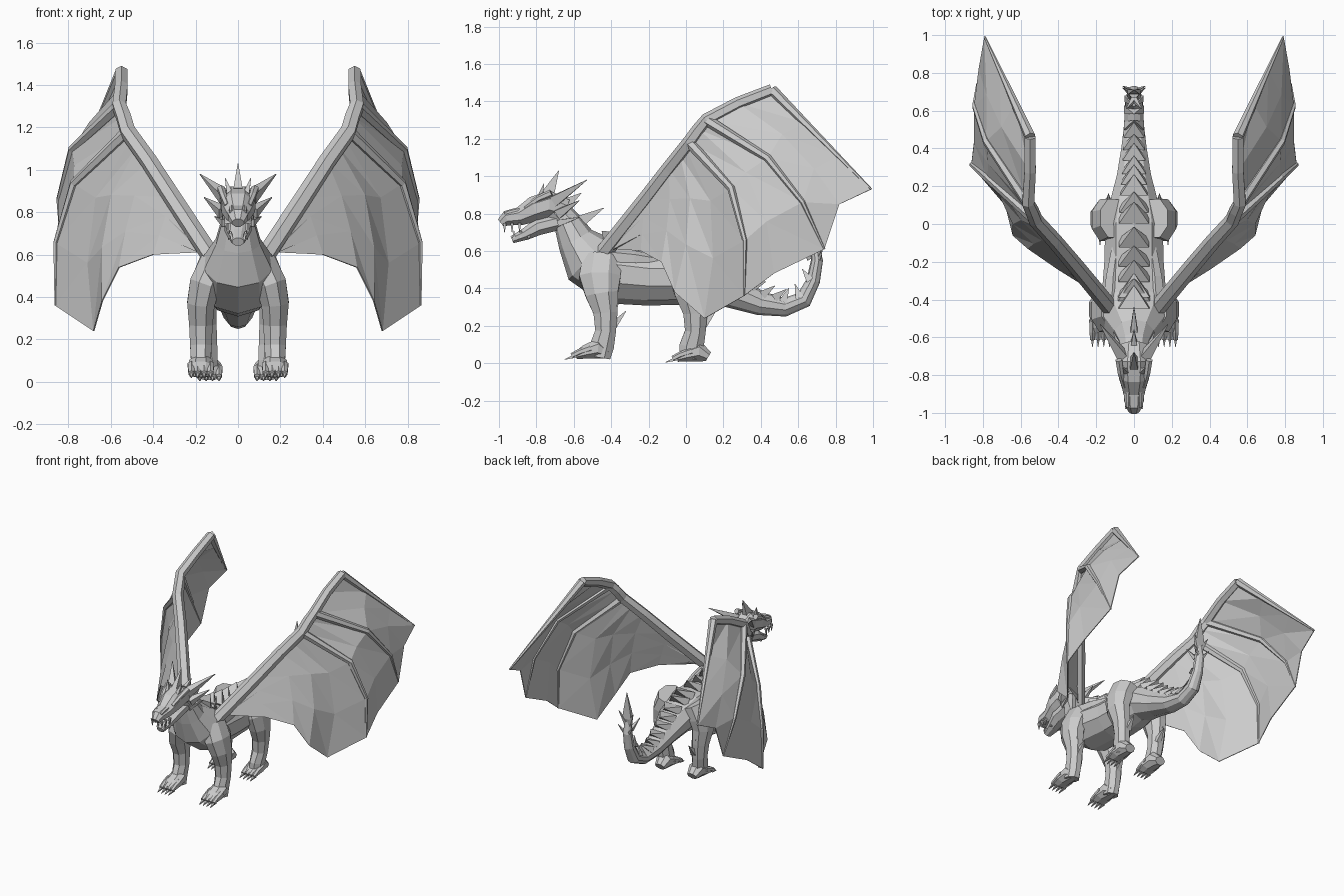
import bpy, bmesh
from mathutils import Vector
from math import cos, sin, tau

cube = bpy.data.objects.get("Cube")
if cube:
    bpy.data.objects.remove(cube)

shade = (.6, .6, .6, 1)
grey = bpy.data.materials.new("stone grey")
grey.use_nodes = True
grey.diffuse_color = shade
grey.node_tree.nodes["Principled BSDF"].inputs["Base Color"].default_value = shade


def tube(bm, path, sides=8):
    """Loft rings along a path of (x, y, z, half width, half depth)."""
    centres = [Vector(point[:3]) for point in path]
    last = len(path) - 1
    rings = []
    for i, (centre, point) in enumerate(zip(centres, path)):
        tangent = (centres[min(i + 1, last)] - centres[max(i - 1, 0)]).normalized()
        across = Vector((1, 0, 0)) - tangent * tangent.x
        across.normalize()
        normal = tangent.cross(across)
        ring = []
        for k in range(sides):
            angle = tau * (k + .5) / sides
            offset = across * cos(angle) * point[3] + normal * sin(angle) * point[4]
            ring.append(bm.verts.new(centre + offset))
        rings.append(ring)
    for low, high in zip(rings, rings[1:]):
        for k in range(sides):
            following = (k + 1) % sides
            bm.faces.new((low[k], low[following], high[following], high[k]))
    bm.faces.new(rings[0][::-1])
    bm.faces.new(rings[-1])


def spike(bm, base, tip, width, depth=None):
    tube(bm, [(*base, width, depth or width), (*tip, .002, .002)], 4)


def tapered(bm, points, start, end):
    """Six-sided tube whose radius falls evenly from start to end."""
    step = (end - start) / (len(points) - 1)
    radii = [start + step * i for i in range(len(points))]
    tube(bm, [(*point, radius, radius) for point, radius in zip(points, radii)], 6)


def central(rows, ratio):
    """Rows of (y, z, half width) on the centre line; depth follows width."""
    return [(0, y, z, width, width * ratio) for y, z, width in rows]


def finish(name, bm, mirror=False, thickness=0):
    bmesh.ops.recalc_face_normals(bm, faces=bm.faces)
    mesh = bpy.data.meshes.new(name)
    bm.to_mesh(mesh)
    bm.free()
    mesh.materials.append(grey)
    obj = bpy.data.objects.new(name, mesh)
    bpy.context.collection.objects.link(obj)
    if thickness:
        solid = obj.modifiers.new("thickness", 'SOLIDIFY')
        solid.thickness = thickness
        solid.offset = 0
    if mirror:
        obj.modifiers.new("mirror", 'MIRROR')


# Neck, torso and tail in one loft
body = [(-.71, .84, .07), (-.64, .76, .08), (-.59, .66, .11), (-.52, .56, .17),
        (-.4, .48, .18), (-.2, .46, .165), (0, .46, .16), (.12, .44, .13),
        (.25, .38, .095), (.4, .32, .07), (.53, .3, .055), (.63, .34, .05),
        (.68, .44, .04), (.7, .55, .035), (.69, .64, .025)]
bm = bmesh.new()
tube(bm, central(body, .92), 10)
finish("body", bm)

# Shoulder ridges where the wings join
bm = bmesh.new()
tapered(bm, [(.07, -.52, .54), (.12, -.43, .57), (.11, -.28, .56), (.09, -.12, .54)], .07, .03)
finish("shoulder_ridge", bm, mirror=True)

# Head
bm = bmesh.new()
tube(bm, central([(-.64, .82, .07), (-.73, .85, .09), (-.81, .825, .085),
                  (-.89, .785, .06), (-.96, .775, .05), (-.99, .75, .03)], .87))
finish("upper_head", bm)
bm = bmesh.new()
tube(bm, central([(-.67, .76, .07), (-.79, .73, .07), (-.86, .69, .05), (-.93, .66, .03)], .7))
finish("lower_jaw", bm)

# Brows and nostrils
bm = bmesh.new()
tapered(bm, [(.08, -.72, .91), (.07, -.79, .88), (.05, -.86, .83)], .02, .015)
tapered(bm, [(.03, -.89, .82), (.03, -.94, .81), (.03, -.97, .8)], .015, .01)
finish("brow_and_nostril", bm, mirror=True)

# Teeth
bm = bmesh.new()
for i in range(3):
    x = .04 + .005 * i
    y = -.97 + .04 * i
    spike(bm, (x, y, .75), (x, y, .7), .012)
    spike(bm, (x - .01, y + .05, .67), (x - .01, y + .05, .71), .01)
finish("teeth", bm, mirror=True)

# Horns
bm = bmesh.new()
spike(bm, (.06, -.7, .87), (.18, -.53, .98), .04)
spike(bm, (.04, -.78, .89), (.06, -.76, .96), .02)
spike(bm, (.07, -.68, .8), (.16, -.57, .87), .035)
spike(bm, (.06, -.68, .75), (.11, -.57, .78), .025)
finish("side_horns", bm, mirror=True)
bm = bmesh.new()
spike(bm, (0, -.74, .9), (0, -.68, 1.03), .03, .05)
spike(bm, (0, -.66, .84), (0, -.56, .91), .03, .05)
spike(bm, (0, -.58, .75), (0, -.44, .83), .03, .05)
finish("crest_horns", bm)

# Back plates follow the top of the body
bm = bmesh.new()
for first, second in zip(body[3:13], body[4:14]):
    start, stop = Vector((0, *first[:2])), Vector((0, *second[:2]))
    along = stop - start
    forward = along.normalized()
    up = Vector((0, -forward.z, forward.y))
    steps = 2 if along.length > .12 else 1
    for step in range(steps):
        height = .92 * (first[2] + (second[2] - first[2]) * step / steps)
        size = .03 + height / 5
        root = start + along * step / steps + up * (height - .02)
        spike(bm, root, root + (up + forward) * size * 1.4, size * 1.9, size * .8)
finish("back_plates", bm)

# Tail blade
bm = bmesh.new()
tube(bm, central([(.69, .58, .02), (.7, .66, .05), (.7, .72, .04), (.71, .86, .002)], .4), 4)
for side in (-1, 1):
    spike(bm, (0, .69, .6), (side * .06, .72, .71), .025)
    spike(bm, (0, .7, .53), (side * .06, .73, .61), .02)
    spike(bm, (0, .66, .56), (side * .04, .61, .64), .02)
finish("tail_blade", bm)


# Leg rings as (height, shift in, shift back, half width, half depth)
leg_rings = [(.56, .07, 0, .08, .11), (.46, .02, -.01, .08, .12), (.37, 0, 0, .07, .095),
             (.27, 0, .02, .06, .07), (.17, 0, .02, .055, .06), (.09, 0, 0, .05, .07),
             (.03, 0, -.01, .05, .06)]


def leg(name, x, ankle, lean, y, z):
    bm = bmesh.new()
    tube(bm, [(x + lean * height - shift, ankle + back, height, width, depth)
              for height, shift, back, width, depth in leg_rings])
    # Foot, toes and claws
    tube(bm, [(x, y + .07, z + .03, .04, .03), (x, y + .02, z + .06, .06, .06),
              (x, y - .05, z + .04, .065, .04), (x, y - .1, z + .02, .055, .02)])
    for k in (-1.5, -.5, .5, 1.5):
        toe = x + k * .03
        tapered(bm, [(toe, y - .02, z + .06), (toe, y - .08, z + .04), (toe, y - .12, z + .02)], .02, .015)
        spike(bm, (toe, y - .1, z + .02), (toe, y - .16, z), .015)
    # Spurs at the back of the leg
    heel = ankle + .06
    spike(bm, (x, heel, .2), (x, heel + .07, .28), .03)
    spike(bm, (x, heel - .02, .25), (x + .03, heel + .03, .32), .025)
    finish(name, bm, mirror=True)


leg("front_legs", .175, -.45, 0, -.49, .02)
leg("hind_legs", .135, .03, .08, .05, .005)

# Wing ribs as (leading edge, trailing edge, outward bulge)
ribs = [((.12, -.45, .58), (.22, -.34, .63), 0),
        ((.31, -.22, .87), (.4, -.24, .6), 0),
        ((.42, -.09, 1.04), (.56, -.13, .54), .02),
        ((.47, -.03, 1.11), (.64, -.06, .38), .07),
        ((.5, 0, 1.15), (.68, .1, .24), .11),
        ((.52, .02, 1.18), (.86, .31, .36), .14),
        ((.54, .07, 1.25), (.84, .47, .48), .13),
        ((.56, .11, 1.3), (.83, .74, .61), .13),
        ((.55, .28, 1.39), (.82, .82, .85), .06),
        ((.55, .46, 1.46), (.79, .99, .93), 0)]


def rib_points(lead, trail, bulge):
    outward = Vector((1, .9, .2)) * bulge
    lead, trail = Vector(lead), Vector(trail)
    return [lead, lead.lerp(trail, 1 / 3) + outward, lead.lerp(trail, 2 / 3) + outward * .8, trail]


ribs = [rib_points(*rib) for rib in ribs]
bm = bmesh.new()
grid = [[bm.verts.new(point) for point in rib] for rib in ribs]
for left, right in zip(grid, grid[1:]):
    for k in range(3):
        bm.faces.new((left[k], left[k + 1], right[k + 1]))
        bm.faces.new((left[k], right[k + 1], right[k]))
finish("wing_membrane", bm, mirror=True, thickness=.006)

# Arm and finger bones
bm = bmesh.new()
edge = [rib[0] for rib in ribs]
tapered(bm, edge[:3] + edge[5:], .045, .033)
for finger in ribs[5::2]:
    tapered(bm, finger, .03, .006)
finish("wing_bones", bm, mirror=True)
